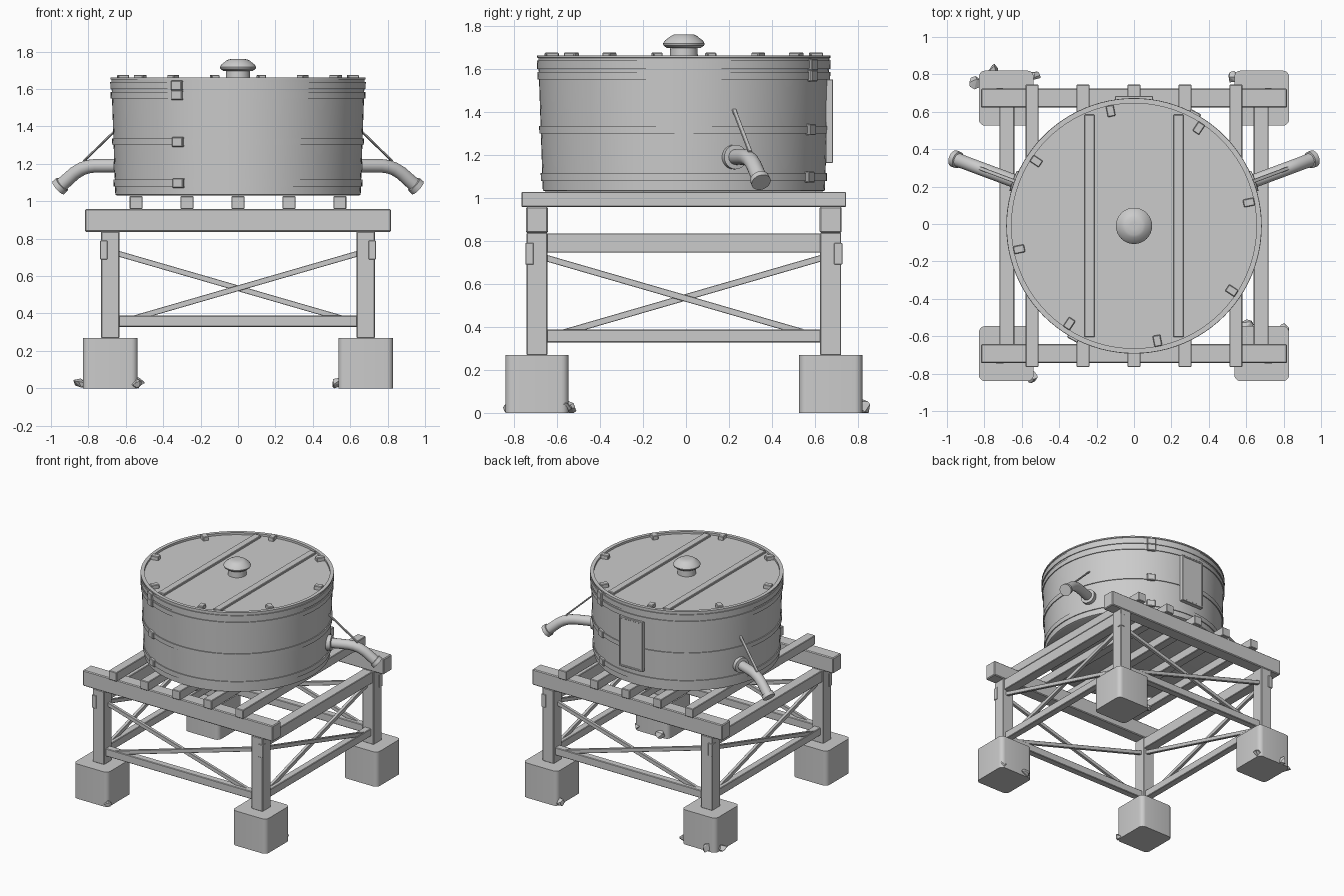
import bpy, bmesh, random
from math import sin, cos, pi, radians, atan2, hypot
from mathutils import Vector, Matrix

if "Cube" in bpy.data.objects:
    bpy.data.objects.remove(bpy.data.objects["Cube"])

random.seed(4)
CY = -0.01  # depth centre of tub and stand


def finish(name, bm, smooth=False, bevel=0, segs=1):
    bmesh.ops.recalc_face_normals(bm, faces=bm.faces[:])
    me = bpy.data.meshes.new(name)
    bm.to_mesh(me)
    bm.free()
    ob = bpy.data.objects.new(name, me)
    bpy.context.collection.objects.link(ob)
    if bevel:
        mod = ob.modifiers.new("bevel", 'BEVEL')
        mod.width, mod.segments = bevel, segs
    if smooth:
        bpy.ops.object.select_all(action='DESELECT')
        ob.select_set(True)
        bpy.context.view_layer.objects.active = ob
        bpy.ops.object.shade_smooth_by_angle(angle=radians(35))
    return ob


def box(name, loc, size, rot=None, bevel=0.004, segs=1):
    bm = bmesh.new()
    m = Matrix.Translation(loc) @ (rot or Matrix()) @ Matrix.Diagonal((*size, 1))
    bmesh.ops.create_cube(bm, size=1, matrix=m)
    return finish(name, bm, bevel=bevel, segs=segs)


def bar(name, a, b, w, t, up):
    """Rectangular bar from a to b, width w in the plane normal to 'up'."""
    a, b = Vector(a), Vector(b)
    x = (b - a).normalized()
    y = Vector(up).cross(x).normalized()
    rot = Matrix((x, y, x.cross(y))).transposed().to_4x4()
    return box(name, (a + b) / 2, ((b - a).length, w, t), rot, bevel=0.002)


def rings(name, loops, closed):
    """Skin a list of vertex loops; closed joins last to first, else caps ends."""
    bm = bmesh.new()
    vs = [[bm.verts.new(p) for p in loop] for loop in loops]
    n = len(vs[0])
    pairs = list(zip(vs, vs[1:])) + ([(vs[-1], vs[0])] if closed else [])
    for a, b in pairs:
        for i in range(n):
            j = (i + 1) % n
            bm.faces.new((a[i], a[j], b[j], b[i]))
    if not closed:
        bm.faces.new(vs[0])
        bm.faces.new(vs[-1])
    return finish(name, bm, smooth=True)


def lathe(name, profile, n=96, closed=False):
    return rings(name, [[(r * cos(2 * pi * i / n), CY + r * sin(2 * pi * i / n), z)
                         for i in range(n)] for r, z in profile], closed)


def tub_r(z):
    return 0.656 + 0.021 * (z - 1.03) / 0.63


def radial(ang, r, z):
    return Vector((r * cos(ang), CY + r * sin(ang), z))


# Stand: feet, posts, brackets
for sx in (-1, 1):
    for sy in (-1, 1):
        x, y = sx * 0.683, CY + sy * 0.683
        bm = bmesh.new()
        bmesh.ops.create_cube(bm, size=1, matrix=Matrix.Translation((x, y, 0.135))
                              @ Matrix.Diagonal((0.294, 0.294, 0.27, 1)))
        edges = [e for e in bm.edges if abs(e.verts[0].co.z - e.verts[1].co.z) > 0.1]
        bmesh.ops.bevel(bm, geom=edges, offset=0.035, segments=5, profile=0.5, affect='EDGES')
        finish("stone_foot", bm, smooth=True)
        box("post", (x, y, 0.553), (0.098, 0.098, 0.57))
        box("corner_bracket", (x + sx * 0.035, y + sy * 0.035, 0.74), (0.038, 0.038, 0.1), bevel=0.002)

# Stand: beams, rails and cross braces
for s in (-1, 1):
    y, x = CY + s * 0.683, s * 0.68
    box("top_beam", (0, y, 0.898), (1.636, 0.102, 0.122), bevel=0.006)
    box("side_beam", (x, CY, 0.79), (0.08, 1.44, 0.09))
    box("lower_rail", (0, y, 0.358), (1.3, 0.055, 0.06))
    box("lower_side_rail", (x, CY, 0.358), (0.055, 1.3, 0.06))
    for d in (-1, 1):
        off = d * 0.012
        bar("front_brace" if s < 0 else "back_brace", (-0.65, y + off, 0.535 + d * 0.188),
            (0.65, y + off, 0.535 - d * 0.188), 0.03, 0.024, (0, 1, 0))
        bar("side_brace", (x + off, CY - 0.65, 0.535 + d * 0.188),
            (x + off, CY + 0.65, 0.535 - d * 0.188), 0.03, 0.024, (1, 0, 0))

# Slats carrying the tub
for i in range(-2, 3):
    box("slat", (i * 0.2725, CY, 0.993), (0.07, 1.51, 0.07))

# Tub body with raised rim, and recessed lid
lathe("tub", [(0.645, 1.03), (0.656, 1.035), (0.677, 1.65), (0.682, 1.652), (0.682, 1.662),
              (0.655, 1.662), (0.655, 1.63)])
lathe("lid", [(0.655, 1.62), (0.655, 1.646)])

# Hoops and their clasps
for z0, z1 in ((1.60, 1.638), (1.55, 1.585), (1.30, 1.335), (1.078, 1.116)):
    lathe("hoop", [(tub_r(z0) - 0.01, z0), (tub_r(z0) + 0.007, z0),
                   (tub_r(z1) + 0.007, z1), (tub_r(z1) - 0.01, z1)], closed=True)
    zc = (z0 + z1) / 2
    for a in (radians(61.5), radians(241.5)):
        box("hoop_clasp", radial(a, tub_r(zc) + 0.004, zc), (0.03, 0.064, 0.052),
            Matrix.Rotation(a, 4, 'Z'))

# Lid battens, clips and knob
for s in (-1, 1):
    box("lid_batten", (s * 0.238, CY, 1.65), (0.055, 1.19, 0.024))
for k in range(8):
    a = radians(11.5 + 45 * k)
    box("lid_clip", radial(a, 0.627, 1.658), (0.06, 0.042, 0.036), Matrix.Rotation(a, 4, 'Z'))
lathe("lid_knob", [(0.066, 1.64), (0.063, 1.70), (0.078, 1.697), (0.094, 1.708), (0.097, 1.718),
                   (0.088, 1.732), (0.062, 1.752), (0.048, 1.759), (0.02, 1.761)], n=32)

# Spouts with collar, flared lip and strap stay
PATH = [(0.62, 1.19, .057), (0.69, 1.19, .057), (0.692, 1.19, .036), (0.81, 1.19, .036),
        (0.85, 1.186, .036), (0.89, 1.174, .036), (0.93, 1.152, .036), (0.965, 1.123, .036),
        (1.002, 1.092, .037), (1.004, 1.0905, .045), (1.026, 1.072, .046)]
for name, a in (("right", radians(20.5)), ("left", radians(159.5))):
    out, side = Vector((cos(a), sin(a), 0)), Vector((-sin(a), cos(a), 0))
    loops = []
    for i, (r, z, rad) in enumerate(PATH):
        p, q = PATH[max(i - 1, 0)], PATH[min(i + 1, len(PATH) - 1)]
        t = atan2(q[1] - p[1], q[0] - p[0])
        nrm = -sin(t) * out + Vector((0, 0, cos(t)))
        loops.append([radial(a, r, z) + rad * (cos(u) * side + sin(u) * nrm)
                      for u in (2 * pi * k / 24 for k in range(24))])
    rings(name + "_spout", loops, False)
    dr, dz = 0.88 - 0.66, 1.215 - 1.415
    face_up = (-dz * out + Vector((0, 0, dr))) / hypot(dr, dz)
    bar(name + "_spout_stay", radial(a, 0.66, 1.415), radial(a, 0.88, 1.215), 0.02, 0.009, face_up)

# Blank plaque with frame on the back
box("plaque", (0, 0.667, 1.357), (0.19, 0.026, 0.375))
for s in (-1, 1):
    box("plaque_side_trim", (s * 0.094, 0.667, 1.357), (0.014, 0.034, 0.388), bevel=0.002)
    box("plaque_end_trim", (0, 0.667, 1.357 + s * 0.187), (0.19, 0.034, 0.014), bevel=0.002)

# Loose rocks around the feet
for x, y, r in ((-.76, .82, .042), (-.85, .755, .037), (-.535, .785, .036), (.53, .785, .034),
                (-.55, -.815, .036), (.6, -.545, .04), (.805, -.565, .034)):
    bm = bmesh.new()
    for _ in range(14):
        v = Vector((random.gauss(0, 1), random.gauss(0, 1), random.gauss(0, 1))).normalized()
        bm.verts.new((x + v.x * r, y + v.y * r, max(0, 0.026 + v.z * r * 0.9)))
    res = bmesh.ops.convex_hull(bm, input=bm.verts[:])
    loose = [v for v in bm.verts if not v.link_faces]
    bmesh.ops.delete(bm, geom=loose, context='VERTS')
    finish("rock", bm)
